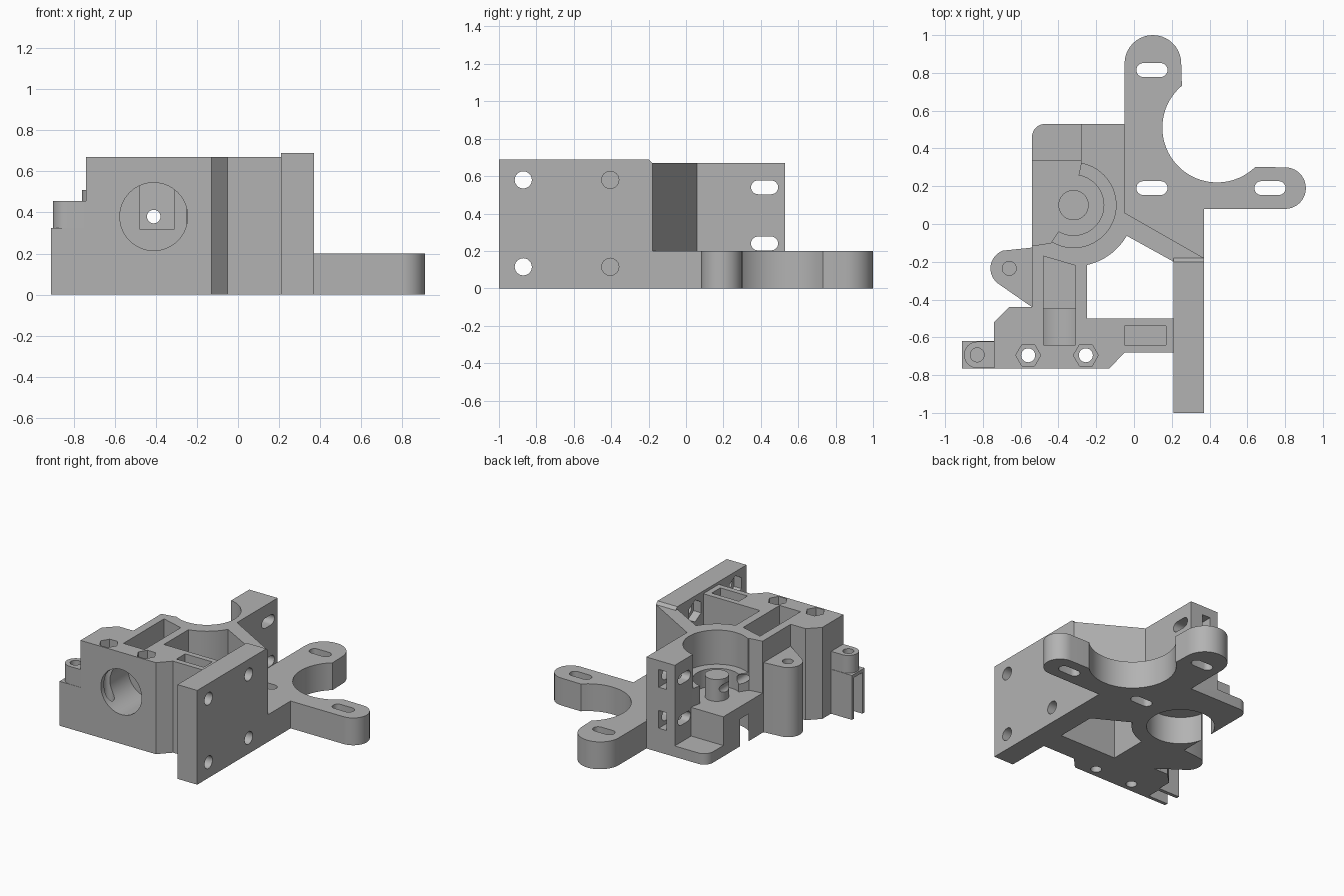
import bpy, bmesh
from math import cos, sin, radians

cube = bpy.data.objects.get("Cube")
if cube:
    bpy.data.objects.remove(cube)

grey = bpy.data.materials.new("matte grey plastic")
grey.use_nodes = True
grey.diffuse_color = (0.45, 0.45, 0.45, 1)
grey.node_tree.nodes["Principled BSDF"].inputs["Base Color"].default_value = (0.45, 0.45, 0.45, 1)


def arc(cx, cy, r, a0, a1, n=20):
    """Points along an arc, angles in degrees."""
    return [(cx + r * cos(radians(a0 + (a1 - a0) * i / n)),
             cy + r * sin(radians(a0 + (a1 - a0) * i / n))) for i in range(n + 1)]


def circle(cx, cy, r, n=48, turn=0):
    return arc(cx, cy, r, turn, turn + 360, n)[:-1]


def slot(cx, cy, length, r):
    h = length / 2 - r
    return arc(cx + h, cy, r, -90, 90, 12) + arc(cx - h, cy, r, 90, 270, 12)


def box(x0, x1, y0, y1):
    return [(x0, y0), (x1, y0), (x1, y1), (x0, y1)]


def prism(name, outline, lo, hi, axis="z"):
    """Extrude an outline along an axis between lo and hi."""
    place = {"x": lambda a, b, h: (h, a, b),
             "y": lambda a, b, h: (a, h, b),
             "z": lambda a, b, h: (a, b, h)}[axis]
    bm = bmesh.new()
    low = [bm.verts.new(place(a, b, lo)) for a, b in outline]
    top = [bm.verts.new(place(a, b, hi)) for a, b in outline]
    bm.faces.new(low)
    bm.faces.new(top)
    for i in range(len(low)):
        j = (i + 1) % len(low)
        bm.faces.new((low[i], low[j], top[j], top[i]))
    bmesh.ops.recalc_face_normals(bm, faces=bm.faces)
    mesh = bpy.data.meshes.new(name)
    bm.to_mesh(mesh)
    bm.free()
    mesh.materials.append(grey)
    ob = bpy.data.objects.new(name, mesh)
    bpy.context.collection.objects.link(ob)
    return ob


def combine(operation, outline, lo, hi, axis="z"):
    """Add or remove a prism from the housing."""
    tool = prism("tool", outline, lo, hi, axis)
    tool.hide_render = True
    mod = housing.modifiers.new("combine", "BOOLEAN")
    mod.operation = operation
    mod.solver = "EXACT"
    mod.object = tool
    bpy.context.view_layer.objects.active = housing
    bpy.ops.object.modifier_apply(modifier=mod.name)
    bpy.data.objects.remove(tool)


def add(*args):
    combine("UNION", *args)


def cut(*args):
    combine("DIFFERENCE", *args)


GX, GY = -0.32, 0.10  # gear centre

# Main block
housing = prism("extruder_housing", [
    (-0.05, 0.53), (-0.05, 0.06), (0.37, -0.18), (0.37, -0.21), (0.3, -0.21),
    (0.3, -0.68), (-0.05, -0.68), (-0.13, -0.765), (-0.74, -0.765),
    (-0.74, -0.52), (-0.66, -0.44), (-0.54, -0.44)]
    + arc(-0.47, 0.46, 0.07, 180, 90, 8)[::1], 0, 0.67)

# Motor mount with two arms around a round opening
add([(0.22, -0.19), (0.37, -0.19), (0.37, 0.08)]
    + arc(0.80, 0.19, 0.11, -90, 90)
    + arc(0.44, 0.51, 0.29, -46, -230, 36)
    + arc(0.10, 0.85, 0.15, 0, 180)
    + [(-0.05, 0.53), (-0.1, 0.5), (-0.1, 0.1)], 0, 0.2)

# Upright mounting plate
add([(-1, 0), (-1, 0.69), (-0.2, 0.69), (-0.18, 0.67), (-0.18, 0)], 0.21, 0.37, "x")

# Hinge lobe on the side
add([(-0.5, -0.44), (-0.54, -0.44)] + arc(-0.66, -0.235, 0.1, 235, 110)
    + [(-0.54, -0.125), (-0.5, -0.125)], 0, 0.51)

# Front corner tab with a screw boss
add(box(-0.91, -0.7, -0.765, -0.62), 0, 0.325)
add(arc(-0.83, -0.693, 0.07, 90, 270) + [(-0.7, -0.763), (-0.7, -0.623)], 0.3, 0.455)
cut(box(-1, -0.75, -0.74, -0.645), -0.1, 0.3)
cut(circle(-0.83, -0.693, 0.037, 24), 0.33, 0.6)

# Window through the middle
cut([(-0.25, -0.5), (0.21, -0.5), (0.21, -0.2)]
    + arc(GX, GY, 0.325, -30, -77.5), -0.1, 0.9)

# Stepped gear chamber and open rear corner
cut(circle(GX, GY, 0.225, 64), 0.42, 0.9)
cut(circle(GX, GY, 0.16, 64), 0.29, 0.9)
cut([(-0.28, 0.345), (-0.28, 0.32), (-0.31, 0.18), (-0.32, 0.1), (-0.36, 0.02),
     (-0.44, -0.1), (-0.6, -0.125), (-0.6, 0.345)], 0.29, 0.9)
cut(box(-0.7, -0.28, 0.34, 0.7), 0.08, 0.9)
cut(circle(GX, GY, 0.2256, 64), -0.1, 0.2)
add(circle(GX, GY, 0.08, 32), 0.25, 0.45)

# Front bore, filament hole and top pockets
cut(circle(-0.41, 0.38, 0.165, 64), -0.9, -0.45, "y")
cut(circle(-0.41, 0.38, 0.033, 24), -0.9, 0.7, "y")
cut([(-0.48, -0.64), (-0.31, -0.64), (-0.31, -0.22), (-0.48, -0.17)], 0.32, 0.9)
cut(box(-0.05, 0.17, -0.64, -0.54), 0.45, 0.9)
cut(circle(-0.66, -0.235, 0.037, 24), 0.25, 0.9)

# Front screw holes with hexagonal nut seats
for x in (-0.56, -0.255):
    cut(circle(x, -0.695, 0.037, 24), -0.1, 0.9)
    cut(circle(x, -0.695, 0.066, 6), 0.6, 0.9)

# Motor mount slots
for x, y in ((0.095, 0.815), (0.095, 0.19), (0.72, 0.19)):
    cut(slot(x, y, 0.165, 0.037), -0.1, 0.25)

# Mounting plate holes with hexagonal nut seats behind
for y in (-0.87, -0.405):
    for z in (0.115, 0.58):
        cut(circle(y, z, 0.046, 24), 0.15, 0.5, "x")
        cut(circle(y, z, 0.08, 6, 30), 0.15, 0.27, "x")

# Rear clamp slots with nut pockets
for z in (0.24, 0.54):
    cut(slot(0.42, z, 0.145, 0.037), -0.4, 0.03, "x")
    cut(box(-0.215, -0.15, z - 0.065, z + 0.065), 0.35, 0.7, "y")

# Crisp edges with smooth curves
bpy.ops.object.select_all(action="DESELECT")
housing.select_set(True)
bpy.context.view_layer.objects.active = housing
bpy.ops.object.shade_smooth_by_angle(angle=radians(30))
